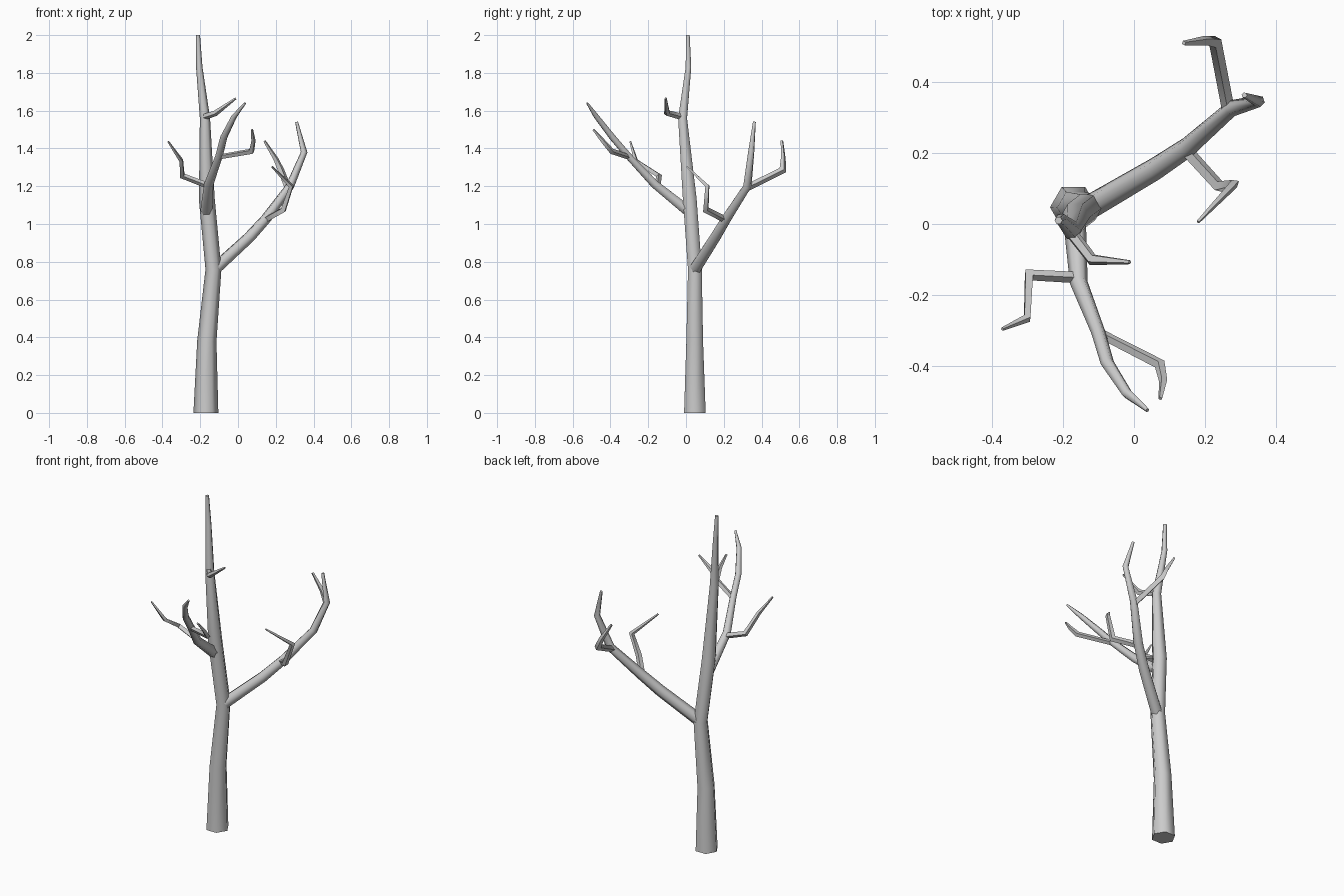
import bpy, bmesh, math
from mathutils import Vector

if "Cube" in bpy.data.objects:
    bpy.data.objects.remove(bpy.data.objects["Cube"])


def limb(name, sides, path):
    """Tapered tube through (x, y, z, radius) points with mitred joints."""
    pts = [Vector(p[:3]) for p in path]
    rad = [p[3] for p in path]
    segs = [(b - a).normalized() for a, b in zip(pts, pts[1:])]
    # first ring, one corner towards x
    d = segs[0]
    if path[0][2] == 0:
        d = Vector((0, 0, 1))
    u = Vector((1, 0, 0))
    if abs(d.x) > 0.9:
        u = Vector((0, 0, 1))
    u = (u - d * u.dot(d)).normalized()
    bm = bmesh.new()
    rings = []
    for i, c in enumerate(pts):
        if i > 0:
            q = d.rotation_difference(segs[i - 1])
            d, u = segs[i - 1], q @ u
        v = d.cross(u)
        n = d
        if 0 < i < len(pts) - 1:
            n = (segs[i - 1] + segs[i]).normalized()
        ring = []
        for k in range(sides):
            a = 2 * math.pi * k / sides
            o = (u * math.cos(a) + v * math.sin(a)) * rad[i]
            o -= d * (o.dot(n) / d.dot(n))
            ring.append(bm.verts.new(c + o))
        rings.append(ring)
    for r0, r1 in zip(rings, rings[1:]):
        for k in range(sides):
            j = (k + 1) % sides
            bm.faces.new((r0[k], r0[j], r1[j], r1[k]))
    bm.faces.new(rings[0][::-1])
    bm.faces.new(rings[-1])
    bmesh.ops.recalc_face_normals(bm, faces=bm.faces)
    me = bpy.data.meshes.new(name)
    bm.to_mesh(me)
    bm.free()
    ob = bpy.data.objects.new(name, me)
    bpy.context.collection.objects.link(ob)
    bpy.ops.object.select_all(action='DESELECT')
    ob.select_set(True)
    bpy.context.view_layer.objects.active = ob
    bpy.ops.object.shade_smooth_by_angle(angle=math.radians(65))
    return ob


# Trunk
limb("trunk", 6, [(-.17, .047, 0, .066), (-.165, .046, .38, .051), (-.13, .047, .76, .042),
                  (-.165, .02, 1.13, .042), (-.175, -.018, 1.56, .027),
                  (-.205, .013, 1.83, .017), (-.212, .01, 2, .011)])

# Right branch and its twigs
limb("right_branch", 6, [(-.12, .05, .765, .035), (.06, .155, .93, .032), (.15, .215, 1.03, .029),
                         (.275, .325, 1.2, .023), (.35, .345, 1.38, .017), (.31, .362, 1.54, .008)])
limb("right_back_twig", 4, [(.265, .32, 1.19, .018), (.228, .512, 1.285, .018),
                            (.2, .515, 1.345, .014), (.14, .508, 1.44, .007)])
limb("right_front_twig", 4, [(.14, .215, 1.02, .018), (.24, .105, 1.075, .017),
                             (.282, .113, 1.2, .013), (.18, .006, 1.303, .005)])

# Front branch and its twigs
limb("front_branch", 6, [(-.167, .01, 1.07, .032), (-.155, -.165, 1.21, .025), (-.1, -.305, 1.36, .02),
                         (-.075, -.39, 1.46, .019), (-.02, -.475, 1.57, .015), (.038, -.523, 1.64, .006)])
limb("front_left_twig", 4, [(-.165, -.15, 1.205, .016), (-.295, -.143, 1.255, .015),
                            (-.3, -.265, 1.335, .012), (-.37, -.295, 1.437, .005)])
limb("front_right_twig", 4, [(-.1, -.305, 1.355, .014), (.072, -.393, 1.385, .015),
                             (.082, -.44, 1.44, .012), (.074, -.49, 1.5, .006)])

# Upper twig
limb("upper_twig", 5, [(-.18, -.02, 1.567, .018), (-.118, -.1, 1.588, .016), (-.012, -.107, 1.665, .006)])
